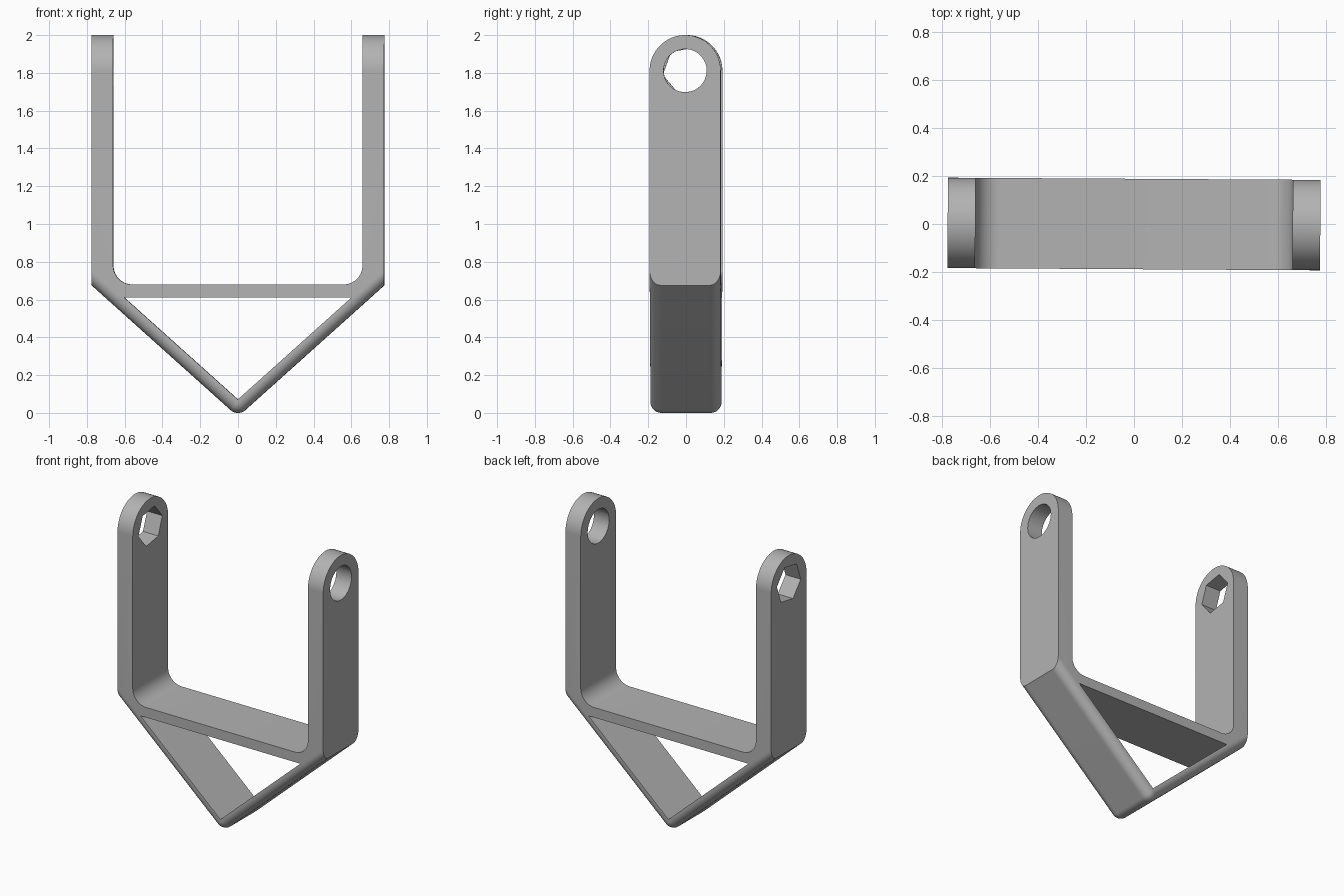
import bpy, bmesh
from math import sin, cos, pi, sqrt, radians
from mathutils import Matrix

cube = bpy.data.objects.get("Cube")
if cube:
    bpy.data.objects.remove(cube)

HALF_DEPTH = 0.188     # half depth of the strap, also radius of the arm ends
ARM_OUT, ARM_IN = 0.775, 0.66
BAR_TOP, BAR_BOTTOM = 0.68, 0.612
FILLET = 0.1           # inside corner between arm and crossbar
ROUND = 0.058          # rounding along the V legs
PIVOT = 2 - HALF_DEPTH
SLANT = radians(41.9)  # slope of the V legs

grey = bpy.data.materials.new("Light grey")
grey.use_nodes = True
colour = (0.45, 0.45, 0.45, 1)
grey.diffuse_color = colour
grey.node_tree.nodes["Principled BSDF"].inputs["Base Color"].default_value = colour


def outline(y):
    """Outer (x, z) loop of the yoke at depth y."""
    top = PIVOT + sqrt(max(HALF_DEPTH ** 2 - y * y, 0))
    t = max(abs(y) - (HALF_DEPTH - ROUND), 0)
    radius = max(sqrt(max(ROUND ** 2 - t * t, 0)), 0.002)
    # right half, from the V tip up and round to the crossbar
    half = [(radius * sin(SLANT * i / 8), ROUND - radius * cos(SLANT * i / 8))
            for i in range(9)]
    x, z = half[-1]
    half.append((ARM_OUT, z + (ARM_OUT - x) * sin(SLANT) / cos(SLANT)))
    half += [(ARM_OUT, top), (ARM_IN, top)]
    half += [(ARM_IN - FILLET + FILLET * cos(a), BAR_TOP + FILLET - FILLET * sin(a))
             for a in (i * pi / 20 for i in range(11))]
    return half + [(-x, z) for x, z in reversed(half[1:])]


def add_loop(bm, points, y):
    return [bm.verts.new((x, y, z)) for x, z in points]


def bridge(bm, a, b):
    for i in range(len(a)):
        j = (i + 1) % len(a)
        bm.faces.new((a[i], a[j], b[j], b[i]))


# Yoke: arms, crossbar and V legs lofted through its depth
bm = bmesh.new()
apex = 0.071
reach = (BAR_BOTTOM - apex) * cos(SLANT) / sin(SLANT)
window = [(0, apex), (reach, BAR_BOTTOM), (-reach, BAR_BOTTOM)]
STEPS = 48
depths = [HALF_DEPTH * sin(pi * (i / STEPS - 0.5)) for i in range(STEPS + 1)]
outer = [add_loop(bm, outline(y), y) for y in depths]
inner = [add_loop(bm, window, y) for y in (depths[0], depths[-1])]
for a, b in zip(outer, outer[1:]):
    bridge(bm, a, b)
bridge(bm, *inner)

# Front and back faces with the triangular window left open
for k in (0, -1):
    rim = []
    for loop in (outer[k], inner[k]):
        rim += [bm.edges.get((loop[i - 1], loop[i])) for i in range(len(loop))]
    bmesh.ops.triangle_fill(bm, edges=rim, use_beauty=True)
bmesh.ops.recalc_face_normals(bm, faces=bm.faces)
mesh = bpy.data.meshes.new("yoke")
bm.to_mesh(mesh)
bm.free()
yoke = bpy.data.objects.new("yoke", mesh)
bpy.context.collection.objects.link(yoke)
mesh.materials.append(grey)


def drill(name, x, sides, radius, turn):
    """Cut a hole through one arm along x."""
    bm = bmesh.new()
    place = (Matrix.Translation((x, 0, PIVOT)) @ Matrix.Rotation(turn, 4, "X")
             @ Matrix.Rotation(pi / 2, 4, "Y"))
    bmesh.ops.create_cone(bm, cap_ends=True, segments=sides, radius1=radius,
                          radius2=radius, depth=0.4, matrix=place)
    me = bpy.data.meshes.new(name)
    bm.to_mesh(me)
    bm.free()
    me.materials.append(grey)
    cutter = bpy.data.objects.new(name, me)
    bpy.context.collection.objects.link(cutter)
    mod = yoke.modifiers.new(name, "BOOLEAN")
    mod.operation, mod.solver, mod.object = "DIFFERENCE", "EXACT", cutter
    bpy.context.view_layer.objects.active = yoke
    bpy.ops.object.modifier_apply(modifier=name)
    bpy.data.objects.remove(cutter)


# Round pivot hole in the left arm, hexagonal one in the right arm
centre = (ARM_IN + ARM_OUT) / 2
drill("round_hole", centre, 48, 0.114, 0)
drill("hex_hole", -centre, 6, 0.129, radians(10))

# The whole piece sits very slightly turned
yoke.rotation_euler.z = -0.006
bpy.ops.object.select_all(action="DESELECT")
yoke.select_set(True)
bpy.context.view_layer.objects.active = yoke
bpy.ops.object.shade_smooth_by_angle(angle=radians(30))
